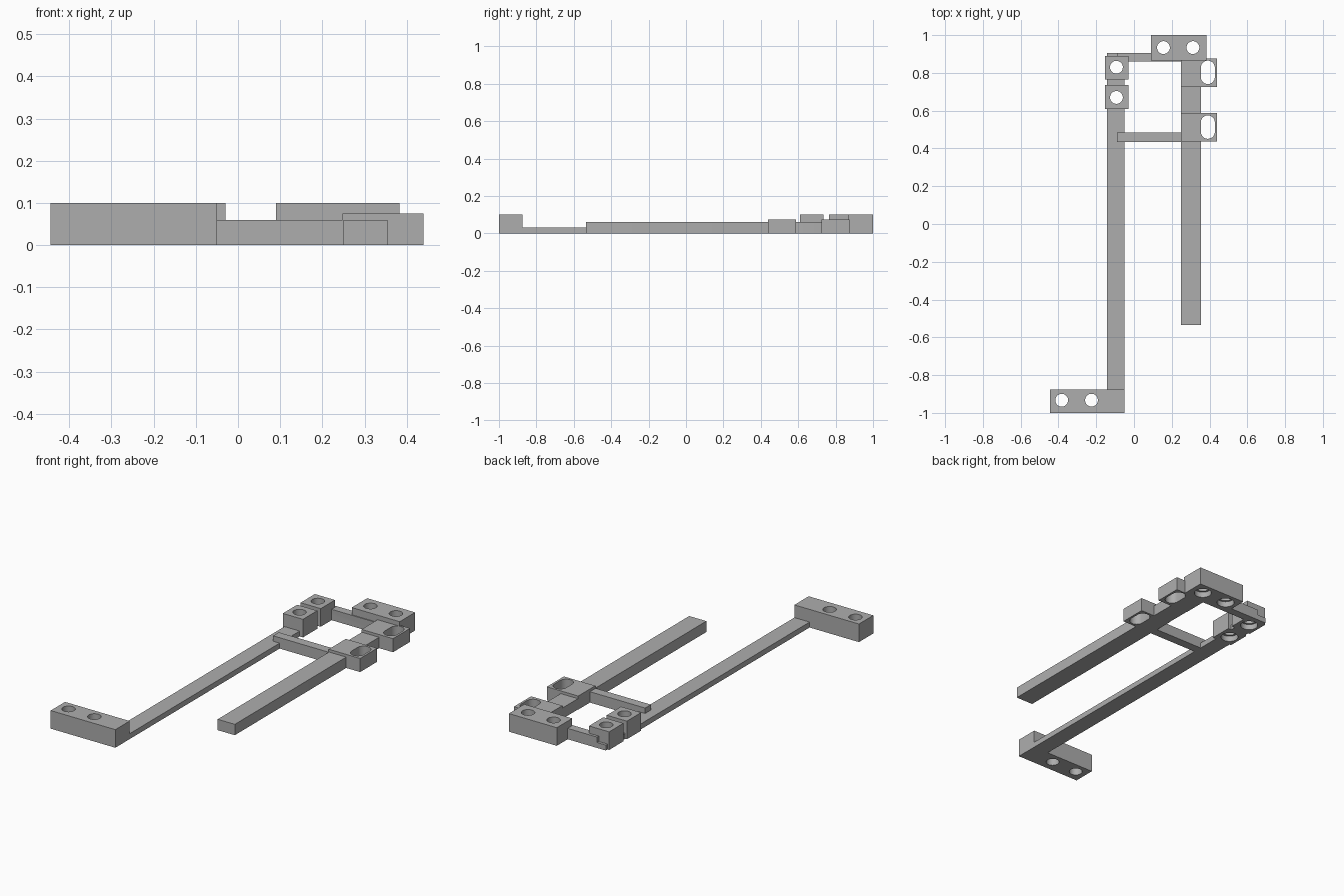
import bpy, bmesh, math

old = bpy.data.objects.get("Cube")
if old:
    bpy.data.objects.remove(old, do_unlink=True)

grey = bpy.data.materials.new("plain grey")
grey.use_nodes = True
COLOUR = (0.42, 0.42, 0.42, 1)
grey.diffuse_color = COLOUR
grey.node_tree.nodes["Principled BSDF"].inputs["Base Color"].default_value = COLOUR

SEGMENTS = 32
HOLE = 0.034
BORE = 0.045


def make_object(name, bm):
    bmesh.ops.recalc_face_normals(bm, faces=bm.faces)
    mesh = bpy.data.meshes.new(name)
    bm.to_mesh(mesh)
    bm.free()
    mesh.materials.append(grey)
    obj = bpy.data.objects.new(name, mesh)
    bpy.context.collection.objects.link(obj)
    return obj


def block(name, x0, x1, y0, y1, height):
    """A box standing on the ground."""
    bm = bmesh.new()
    bmesh.ops.create_cube(bm, size=1)
    for v in bm.verts:
        v.co.x = x1 if v.co.x > 0 else x0
        v.co.y = y1 if v.co.y > 0 else y0
        v.co.z = height if v.co.z > 0 else 0
    return make_object(name, bm)


def add_bore(bm, x, y, steps, stretch=0):
    """A closed round or slotted plug made of (radius, z) rings."""
    rings = []
    for r, z in steps:
        ring = []
        for i in range(SEGMENTS):
            a = 2 * math.pi * (i + 0.5) / SEGMENTS
            shift = math.copysign(stretch, math.sin(a))
            ring.append(bm.verts.new((x + r * math.cos(a),
                                      y + r * math.sin(a) + shift, z)))
        rings.append(ring)
    for low, high in zip(rings, rings[1:]):
        for i in range(SEGMENTS):
            j = (i + 1) % SEGMENTS
            bm.faces.new((low[i], low[j], high[j], high[i]))
    bm.faces.new(rings[0][::-1])
    bm.faces.new(rings[-1])


# Rails, cross bars and mounting blocks
parts = [
    block("left_rail", -0.143, -0.05, -0.9, 0.905, 0.03),
    block("right_rail", 0.25, 0.355, -0.535, 0.88, 0.06),
    block("front_cross_bar", -0.09, 0.26, 0.435, 0.485, 0.06),
    block("back_cross_bar", -0.09, 0.383, 0.86, 0.905, 0.06),
    block("front_foot", -0.445, -0.05, -1, -0.875, 0.1),
    block("back_foot", 0.09, 0.383, 0.865, 1, 0.1),
    block("left_lug_front", -0.153, -0.03, 0.61, 0.735, 0.1),
    block("left_lug_back", -0.153, -0.03, 0.765, 0.89, 0.1),
    block("right_lug_front", 0.248, 0.44, 0.438, 0.587, 0.075),
    block("right_lug_back", 0.248, 0.44, 0.725, 0.875, 0.075),
]

# Screw holes: plain, counterbored from below, and slotted
bm = bmesh.new()
plain = [(HOLE, -0.05), (HOLE, 0.15)]
stepped = [(BORE, -0.05), (BORE, 0.031), (HOLE, 0.031), (HOLE, 0.15)]
slotted = [(0.037, -0.05), (0.037, 0.15)]
for x in (-0.383, -0.225):
    add_bore(bm, x, -0.933, plain)
for x in (0.156, 0.312):
    add_bore(bm, x, 0.934, stepped)
for y in (0.67, 0.83):
    add_bore(bm, -0.093, y, stepped)
for y in (0.513, 0.803):
    add_bore(bm, 0.391, y, slotted, 0.025)
cutter = make_object("hole_cutter", bm)
cutter.hide_render = True

# Cut every part, keep the result and drop the cutter
for part in parts:
    mod = part.modifiers.new("holes", "BOOLEAN")
    mod.operation = "DIFFERENCE"
    mod.solver = "EXACT"
    mod.object = cutter
bpy.context.view_layer.update()
graph = bpy.context.evaluated_depsgraph_get()
cut_meshes = [bpy.data.meshes.new_from_object(p.evaluated_get(graph)) for p in parts]
for part, mesh in zip(parts, cut_meshes):
    part.modifiers.clear()
    part.data = mesh
bpy.data.objects.remove(cutter, do_unlink=True)

# Smooth hole walls, sharp block edges
bpy.ops.object.select_all(action="DESELECT")
for part in parts:
    part.select_set(True)
bpy.context.view_layer.objects.active = parts[0]
bpy.ops.object.shade_smooth_by_angle(angle=math.radians(30))
